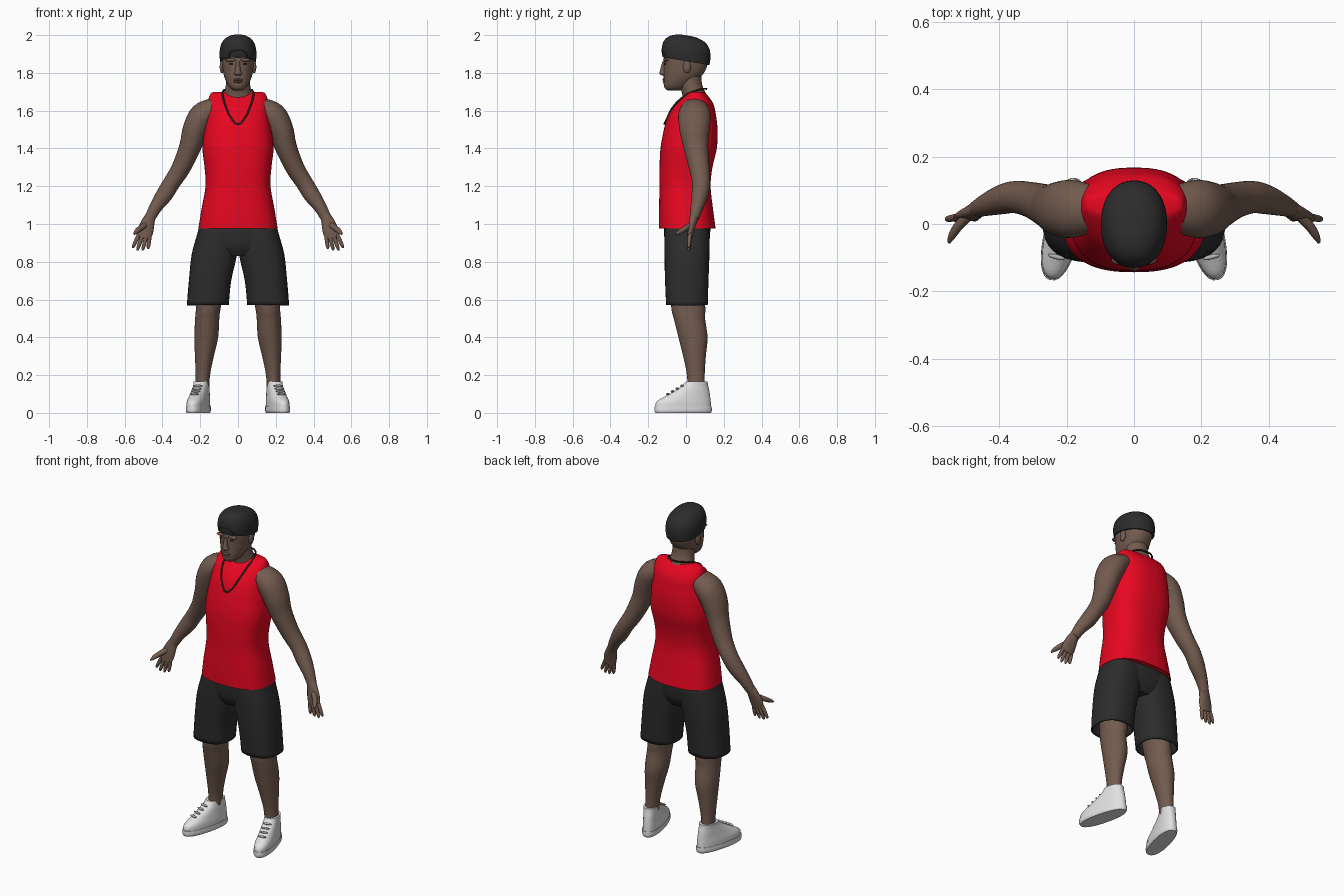
import bpy, bmesh, math
from mathutils import Vector

cube = bpy.data.objects.get("Cube")
if cube:
    bpy.data.objects.remove(cube, do_unlink=True)


def material(name, rgb):
    m = bpy.data.materials.new(name)
    m.use_nodes = True
    m.diffuse_color = (*rgb, 1)
    for node in m.node_tree.nodes:
        if node.type == 'BSDF_PRINCIPLED':
            node.inputs["Base Color"].default_value = (*rgb, 1)
    return m


SKIN = material("brown skin", (.17, .105, .078))
RED = material("red cloth", (.8, .002, .015))
BLACK = material("black cloth", (.025, .025, .025))
WHITE = material("white leather", (.75, .75, .76))
GREY = material("grey lace", (.45, .45, .46))
DARK = material("dark brown", (.035, .022, .018))


def activate(ob):
    bpy.ops.object.select_all(action='DESELECT')
    ob.select_set(True)
    bpy.context.view_layer.objects.active = ob


def finish(name, bm, mat):
    bmesh.ops.recalc_face_normals(bm, faces=bm.faces)
    me = bpy.data.meshes.new(name)
    bm.to_mesh(me)
    bm.free()
    me.materials.append(mat)
    ob = bpy.data.objects.new(name, me)
    bpy.context.collection.objects.link(ob)
    activate(ob)
    bpy.ops.object.shade_smooth_by_angle(angle=math.radians(45))
    return ob


def spline(rows, steps):
    """Smooth curve through all section rows."""
    out = []
    for i in range(len(rows) - 1):
        a, b, c, d = (rows[max(0, min(len(rows) - 1, i + k))] for k in (-1, 0, 1, 2))
        for s in range(steps):
            t = s / steps
            out.append([.5 * (2 * q + (r - p) * t + (2 * p - 5 * q + 4 * r - u) * t * t
                              + (3 * q - p - 3 * r + u) * t ** 3)
                        for p, q, r, u in zip(a, b, c, d)])
    return out + [list(rows[-1])]


def loft(name, rows, mat, side=1, power=2, follow=False, bottom=True, n=32, steps=4, tilt=0):
    """Skin over oval sections (x, y, z, rx, ry), level or square to the path."""
    rows = spline(rows, steps)
    pts = [Vector((r[0] * side, r[1], r[2])) for r in rows]
    bm = bmesh.new()
    rings = []
    for i, (c, r) in enumerate(zip(pts, rows)):
        u, v = Vector((1, 0, 0)), Vector((0, 1, -tilt))
        if follow:
            t = (pts[min(i + 1, len(pts) - 1)] - pts[max(i - 1, 0)]).normalized()
            u = v.cross(t).normalized()
            v = t.cross(u)
        ring = []
        for k in range(n):
            a = math.tau * k / n
            ca, sa = math.cos(a), math.sin(a)
            ring.append(bm.verts.new(c + u * math.copysign(abs(ca) ** (2 / power), ca) * r[3]
                                     + v * math.copysign(abs(sa) ** (2 / power), sa) * r[4]))
        rings.append(ring)
    for lo, hi in zip(rings, rings[1:]):
        for k in range(n):
            bm.faces.new((lo[k - 1], lo[k], hi[k], hi[k - 1]))
    bm.faces.new(rings[-1])
    if bottom:
        bm.faces.new(rings[0])
    return finish(name, bm, mat)


def ball(name, loc, size, mat):
    bm = bmesh.new()
    bmesh.ops.create_uvsphere(bm, u_segments=20, v_segments=12, radius=1)
    bmesh.ops.scale(bm, vec=size, verts=bm.verts)
    bmesh.ops.translate(bm, vec=loc, verts=bm.verts)
    return finish(name, bm, mat)


def cord(name, pts, radius, mat, closed=False):
    cu = bpy.data.curves.new(name, 'CURVE')
    cu.dimensions = '3D'
    cu.bevel_depth = radius
    cu.bevel_resolution = 2
    sp = cu.splines.new('BEZIER')
    sp.bezier_points.add(len(pts) - 1)
    for bp, p in zip(sp.bezier_points, pts):
        bp.co = p
        bp.handle_left_type = bp.handle_right_type = 'AUTO'
    sp.use_cyclic_u = closed
    cu.materials.append(mat)
    ob = bpy.data.objects.new(name, cu)
    bpy.context.collection.objects.link(ob)
    activate(ob)
    bpy.ops.object.convert(target='MESH')
    return ob


# Tank top, and the upper body just under it
torso = [(0, .007, .975, .21, .15), (0, 0, 1.08, .193, .143), (0, -.005, 1.2, .172, .135),
         (0, 0, 1.3, .177, .14), (0, .014, 1.4, .188, .149), (0, .025, 1.5, .178, .142),
         (0, .033, 1.58, .166, .125), (0, .046, 1.64, .161, .097),
         (0, .056, 1.69, .145, .05), (0, .058, 1.7, .12, .03)]
shirt = loft("tank_top", torso, RED, power=2.5, n=64)
loft("chest", [(x, y, z - .004, a - .006, b - .006) for x, y, z, a, b in torso[4:]],
     SKIN, power=2.5, n=64)

# Scooped neckline cut from the front of the shirt
bm = bmesh.new()
bmesh.ops.create_cone(bm, cap_ends=True, segments=48, radius1=1, radius2=1, depth=.32)
for v in bm.verts:
    x, y, z = v.co
    v.co = (x * .088, z - .14, 1.72 + y * .13)
cutter = finish("neckline_cutter", bm, RED)
cutter.hide_render = True
cut = shirt.modifiers.new("neckline", 'BOOLEAN')
cut.operation = 'DIFFERENCE'
cut.object = cutter
activate(shirt)
bpy.ops.object.modifier_apply(modifier=cut.name)
bpy.data.objects.remove(cutter, do_unlink=True)

# Neck and head
loft("neck", [(0, .05, 1.6, .1, .07), (0, .045, 1.68, .076, .064), (0, .025, 1.74, .064, .06),
              (0, .02, 1.82, .062, .06)], SKIN)
loft("head", [(0, -.062, 1.708, .025, .035), (0, -.057, 1.718, .04, .054),
              (0, -.045, 1.74, .056, .073), (0, -.02, 1.78, .073, .098),
              (0, -.006, 1.82, .081, .112), (0, 0, 1.87, .086, .118),
              (0, 0, 1.92, .084, .112), (0, 0, 1.96, .06, .08)], SKIN, power=2.2)
loft("nose", [(0, -.116, 1.786, .014, .012), (0, -.12, 1.796, .021, .02),
              (0, -.118, 1.815, .014, .019), (0, -.113, 1.86, .009, .012)], SKIN, n=16)
ball("upper_lip", (0, -.116, 1.764), (.027, .009, .006), SKIN)
ball("lower_lip", (0, -.115, 1.753), (.023, .009, .006), SKIN)
for s, tag in ((1, "left_"), (-1, "right_")):
    ball(tag + "ear", (.085 * s, .005, 1.832), (.012, .021, .034), SKIN)
    ball(tag + "brow", (.036 * s, -.106, 1.868), (.031, .016, .009), SKIN)
    ball(tag + "eye", (.034 * s, -.109, 1.848), (.014, .006, .005), DARK)

# Backward cap with its strap opening at the forehead
loft("cap", [(0, 0, 1.862, .095, .124), (0, 0, 1.9, .098, .129), (0, .003, 1.945, .091, .122),
             (0, .006, 1.978, .069, .095), (0, .006, 1.995, .035, .05),
             (0, .006, 1.998, .008, .012)], BLACK, power=2.2, tilt=.17, n=48)
cord("cap_opening_trim", [(-.05, -.11, 1.885), (-.035, -.121, 1.912), (0, -.127, 1.922),
                          (.035, -.121, 1.912), (.05, -.11, 1.885)], .003, BLACK)

# Necklace hanging over the shirt
half = [(.035, -.1, 1.56), (.06, -.075, 1.61), (.078, -.025, 1.665), (.08, .035, 1.7),
        (.055, .088, 1.715)]
cord("necklace", [(0, -.114, 1.53)] + half + [(0, .108, 1.715)]
     + [(-x, y, z) for x, y, z in reversed(half)], .005, DARK, closed=True)

# Seat of the shorts
loft("shorts_seat", [(0, .005, .83, .13, .085), (0, .005, .88, .2, .113),
                     (0, .006, .95, .212, .122), (0, .006, 1.02, .195, .122)], BLACK, power=2.5)

# Limbs, shorts legs and shoes on both sides
for s, tag in ((1, "left_"), (-1, "right_")):
    loft(tag + "arm", [(.12, .045, 1.615, .055, .07), (.185, .045, 1.575, .07, .086),
                       (.225, .045, 1.5, .068, .08), (.253, .052, 1.41, .058, .066),
                       (.3, .07, 1.3, .05, .054), (.35, .08, 1.22, .045, .048),
                       (.39, .073, 1.155, .044, .044), (.435, .058, 1.09, .034, .034),
                       (.467, .044, 1.03, .028, .024)], SKIN, s, follow=True)
    loft(tag + "palm", [(.462, .045, 1.045, .027, .024), (.476, .036, 1.01, .035, .021),
                        (.49, .026, .965, .042, .017), (.499, .02, .925, .037, .012)],
         SKIN, s, follow=True, n=20)
    # Fingers run from the little finger to the index finger
    across, along = Vector((.96, 0, .25)), Vector((.28, -.08, -.95))
    for name, i, length in (("little", -1.5, .06), ("ring", -.5, .076),
                            ("middle", .5, .083), ("index", 1.5, .076)):
        base = Vector((.497, .02, .935)) + across * i * .02
        path = along + across * i * .1
        loft(tag + name + "_finger",
             [(*(base + path * length * t), .0105 * r, .0105 * r)
              for t, r in ((0, 1), (.45, 1), (.85, .8), (1, .3))],
             SKIN, s, follow=True, n=12, steps=3)
    loft(tag + "thumb", [(.49, .025, .995, .016, .014), (.52, -.005, .975, .015, .014),
                         (.54, -.035, .957, .012, .011), (.549, -.056, .946, .004, .004)],
         SKIN, s, follow=True, n=12)

    loft(tag + "leg", [(.19, .055, .1, .036, .046), (.186, .052, .2, .038, .047),
                       (.178, .045, .3, .05, .06), (.168, .037, .4, .063, .077),
                       (.163, .018, .5, .064, .083), (.157, .012, .56, .066, .09),
                       (.14, 0, .75, .085, .09)], SKIN, s)
    shorts = loft(tag + "shorts_leg", [(.16, .005, .57, .111, .11), (.148, .004, .7, .112, .115),
                                       (.125, .005, .84, .12, .119), (.105, .005, .95, .11, .119),
                                       (.1, .005, 1.01, .1, .11)],
                  BLACK, s, power=2.4, bottom=False)
    hem = shorts.modifiers.new("cloth thickness", 'SOLIDIFY')
    hem.thickness = .008

    shoe = [loft(tag + "sole", [(0, 0, 0, .048, .151), (0, 0, .012, .053, .156),
                                (0, 0, .034, .052, .155)], WHITE, power=2.3),
            loft(tag + "shoe_upper", [(0, 0, .03, .05, .152), (0, .003, .06, .049, .147),
                                      (0, .026, .09, .045, .12), (0, .05, .12, .042, .091),
                                      (0, .066, .145, .04, .069), (0, .074, .165, .04, .058)],
                 WHITE, power=2.3)]
    for k in range(4):
        shoe.append(ball(tag + "lace", (0, -.085 + k * .026, .1 + k * .0145),
                         (.026, .007, .006), GREY))
    for part in shoe:
        part.location = (.21 * s, -.015, 0)
        part.rotation_euler.z = math.radians(14) * s
